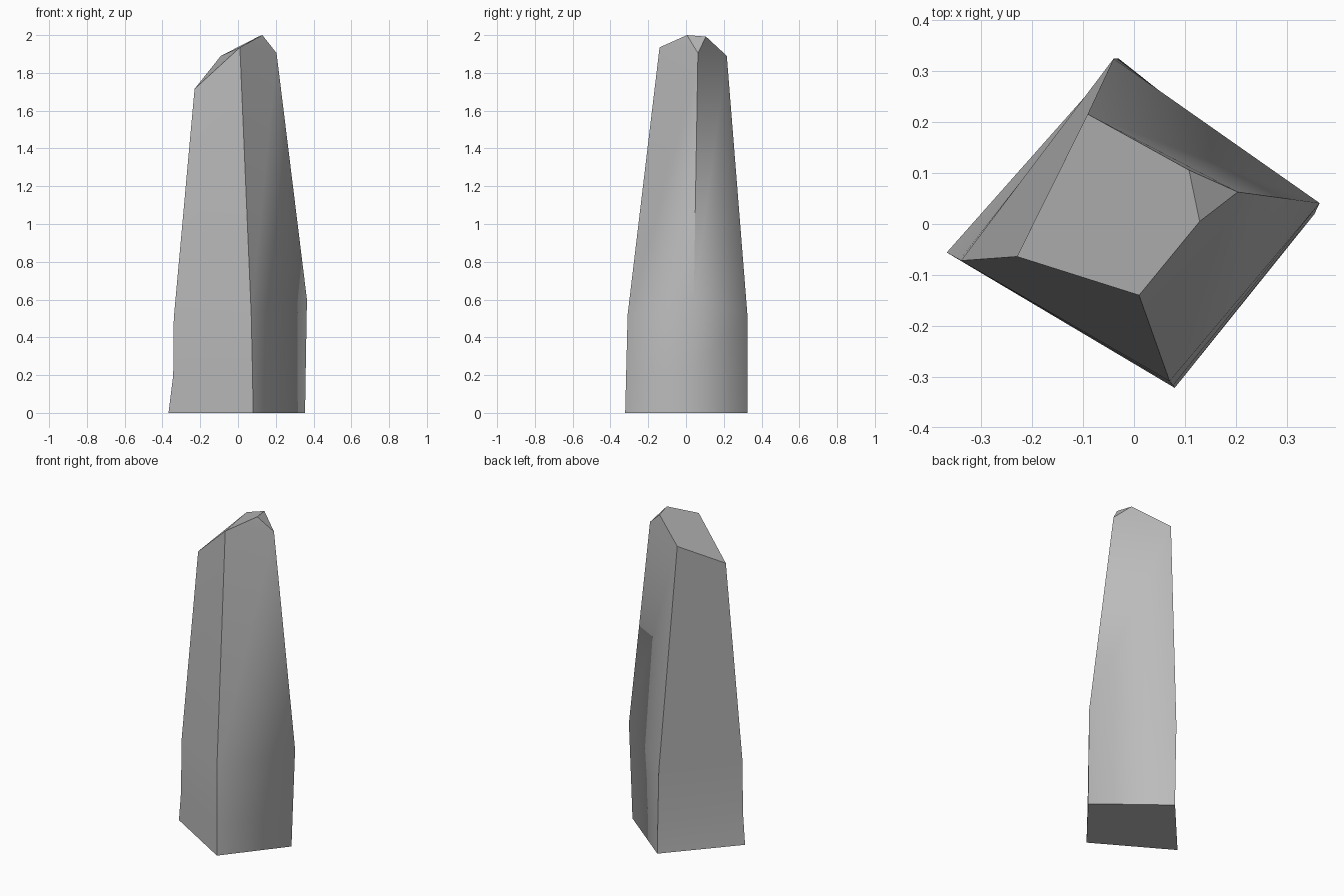
import bpy
import bmesh
import math

cube = bpy.data.objects.get("Cube")
if cube:
    bpy.data.objects.remove(cube, do_unlink=True)

stone = bpy.data.materials.new("stone_grey")
stone.use_nodes = True
grey = (0.5, 0.5, 0.5, 1)
stone.diffuse_color = grey
stone.node_tree.nodes["Principled BSDF"].inputs["Base Color"].default_value = grey

# Four-cornered sections, each listed as left, front, right, back
sections = [
    [(-0.368, -0.056, 0), (0.08, -0.322, 0), (0.355, 0.02, 0), (-0.03, 0.325, 0)],
    [(-0.343, -0.07, 0.2), (0.077, -0.317, 0.2), (0.358, 0.027, 0.2), (-0.033, 0.325, 0.2)],
    [(-0.34, -0.072, 0.5), (0.07, -0.309, 0.52), (0.365, 0.041, 0.6), (-0.04, 0.325, 0.52)],
    [(-0.23, -0.064, 1.715), (0.01, -0.14, 1.935), (0.204, 0.063, 1.905), (-0.091, 0.216, 1.89)],
]

bm = bmesh.new()
rings = [[bm.verts.new(p) for p in section] for section in sections]

# Body walls and underside
for low, high in zip(rings, rings[1:]):
    for i in range(4):
        j = (i + 1) % 4
        bm.faces.new((low[i], low[j], high[j], high[i]))
bm.faces.new(reversed(rings[0]))

# Slanted tip with a chipped corner
left, front, right, back = rings[-1]
peak = bm.verts.new((0.129, 0.005, 2.0))
chip = bm.verts.new((0.108, 0.106, 1.992))
bm.faces.new((left, front, peak, chip, back))
bm.faces.new((front, right, peak))
bm.faces.new((right, back, chip))
bm.faces.new((right, chip, peak))

# Crisp ridges, except for the worn lower right corner
bm.normal_update()
worn = [ring[2] for ring in rings[:3]]
for face in bm.faces:
    face.smooth = True
for edge in bm.edges:
    is_worn = all(v in worn for v in edge.verts)
    edge.smooth = is_worn or edge.calc_face_angle(0) < math.radians(25)

mesh = bpy.data.meshes.new("standing_stone")
bm.to_mesh(mesh)
bm.free()
mesh.materials.append(stone)
obj = bpy.data.objects.new("standing_stone", mesh)
bpy.context.collection.objects.link(obj)
